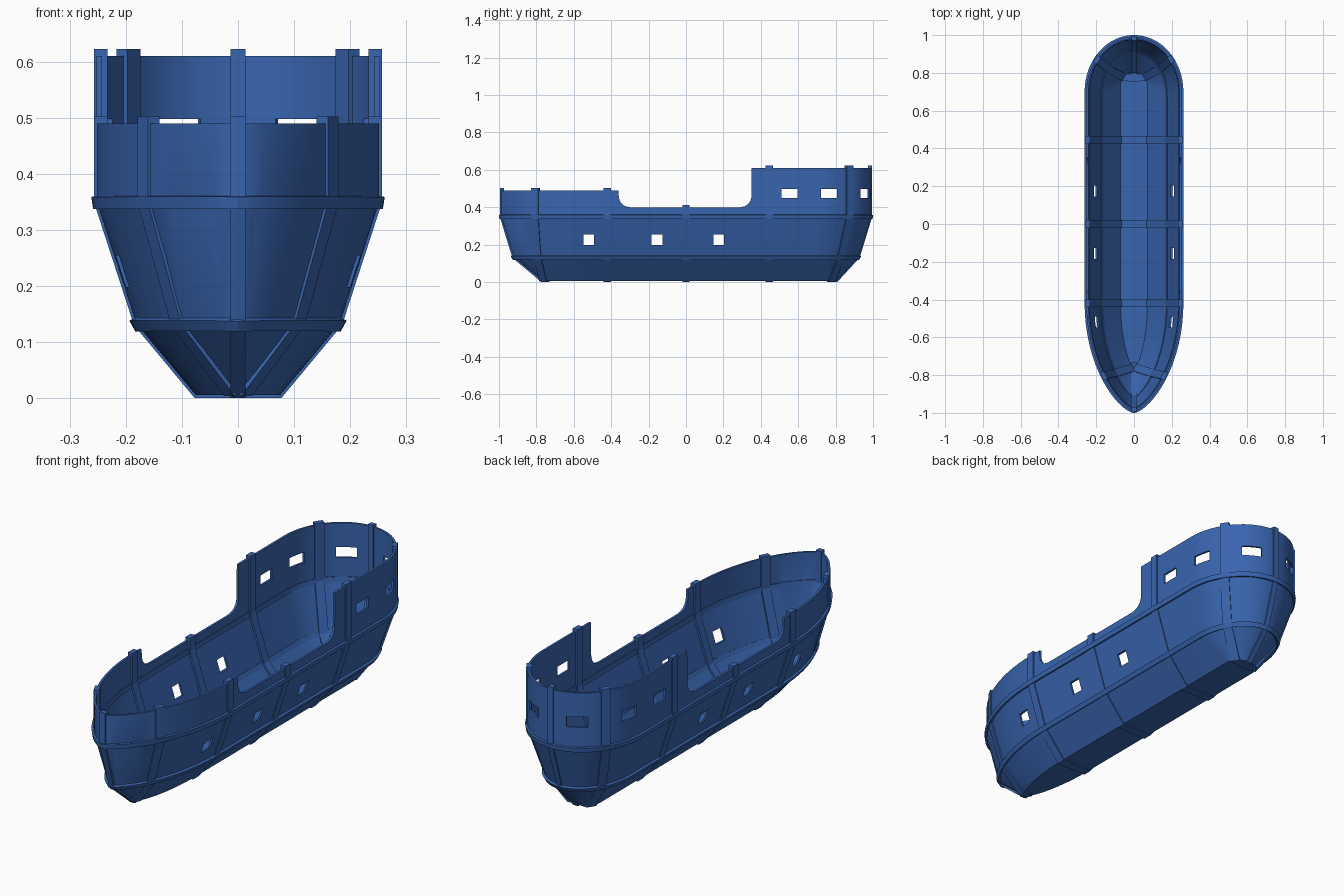
import bpy, bmesh, math
from mathutils import Vector, Matrix

if "Cube" in bpy.data.objects:
    bpy.data.objects.remove(bpy.data.objects["Cube"])

blue = bpy.data.materials.new("hull_blue")
blue.diffuse_color = (0.04, 0.13, 0.43, 1)
blue.use_nodes = True
blue.node_tree.nodes["Principled BSDF"].inputs["Base Color"].default_value = blue.diffuse_color

# Outline levels: z, half width, bow tip, stern curve start, stern tip
LEVELS = [(0.01, 0.073, 0.77, 0.74, 0.805),
          (0.135, 0.177, 0.92, 0.68, 0.92),
          (0.35, 0.247, 0.986, 0.70, 0.986)]
BOW = -0.42
Z = Vector((0, 0, 1))


def outline(k, kind, v):
    """Point on the right half outline: bow angle, mid y, or stern angle."""
    z, w, bow, s0, s1 = LEVELS[k]
    if kind == "mid":
        return Vector((w, v, z))
    s, c = max(0, math.sin(math.radians(v))), math.cos(math.radians(v))
    if kind == "bow":
        return Vector((w * s ** 1.36, BOW - (bow + BOW) * c, z))
    return Vector((w * s, s0 + (s1 - s0) * c, z))


def rim(y):
    """Height of the top edge, with rounded steps to both raised ends."""
    r = 0.06
    if y < -0.36:
        return 0.49
    if y > 0.35:
        return 0.61
    d = max(y - 0.29, -0.30 - y, 0)
    return 0.40 + r - math.sqrt(max(0, r * r - d * d))


def make_object(name, bm):
    bmesh.ops.recalc_face_normals(bm, faces=bm.faces[:])
    me = bpy.data.meshes.new(name)
    bm.to_mesh(me)
    bm.free()
    ob = bpy.data.objects.new(name, me)
    bpy.context.collection.objects.link(ob)
    me.materials.append(blue)
    return ob


def smooth(ob, deg):
    bpy.ops.object.select_all(action="DESELECT")
    ob.select_set(True)
    bpy.context.view_layer.objects.active = ob
    bpy.ops.object.shade_smooth_by_angle(angle=math.radians(deg))


def sweep(bm, pts, tans, width, out, inn, closed=False, mirror=False):
    """Sweep a rectangular bar along points; tans give its width direction."""
    n = len(pts)
    rings = []
    for i, p in enumerate(pts):
        t = tans[i].normalized()
        ns = []
        for a, b in ((i - 1, i), (i, i + 1)):
            if closed or (a >= 0 and b < n):
                ns.append(t.cross(pts[b % n] - pts[a % n]).normalized())
        m = (ns[0] + ns[-1]).normalized()
        m /= max(0.5, m.dot(ns[0]))
        h = t * width / 2
        rings.append([p - h - m * inn, p + h - m * inn, p + h + m * out, p - h + m * out])
    for sx in ((1, -1) if mirror else (1,)):
        vs = [[bm.verts.new((q.x * sx, q.y, q.z)) for q in r] for r in rings]
        for i in range(n if closed else n - 1):
            a, b = vs[i], vs[(i + 1) % n]
            for j in range(4):
                bm.faces.new((a[j], a[(j + 1) % 4], b[(j + 1) % 4], b[j]))
        if not closed:
            bm.faces.new(vs[0])
            bm.faces.new(vs[-1])


# Column stations from bow to stern, shared by hull and stringers
mid = [-0.361, -0.359, -0.352, -0.34, -0.325, -0.30, -0.15, 0, 0.15, 0.29,
       0.315, 0.33, 0.342, 0.349, 0.351, 0.5]
half = [("bow", i * 90 / 18) for i in range(19)]
half += [("mid", y) for y in mid]
half += [("stern", 90 - i * 90 / 16) for i in range(17)]


def ring(k):
    right = [outline(k, *s) for s in half]
    right[0].x = right[-1].x = 0
    return right + [Vector((-p.x, p.y, p.z)) for p in right[-2:0:-1]]


# Hull shell
bm = bmesh.new()
rows = [ring(k) for k in range(3)]
rows.append([Vector((p.x, p.y, rim(p.y))) for p in rows[2]])
grid = [[bm.verts.new(p) for p in r] for r in rows]
count = len(grid[0])
for a, b in zip(grid, grid[1:]):
    for i in range(count):
        j = (i + 1) % count
        bm.faces.new((a[i], a[j], b[j], b[i]))
bm.faces.new(grid[0])
shell = make_object("hull_shell", bm)
sol = shell.modifiers.new("thickness", "SOLIDIFY")
sol.thickness = 0.01
sol.offset = 0

# Window openings, cut through both sides
bm = bmesh.new()


def window(x, y, z, width, height, turn=0):
    for s in (1, -1):
        m = (Matrix.Translation((s * x, y, z)) @ Matrix.Rotation(s * turn, 4, "Z")
             @ Matrix.Diagonal((0.12, width, height, 1)))
        bmesh.ops.create_cube(bm, size=1, matrix=m)


for y in (-0.52, -0.155, 0.175):
    window(0.21, y, 0.226, 0.058, 0.056)
for y in (0.553, 0.765):
    window(0.24, y, 0.474, 0.085, 0.048)
window(0.11, 0.955, 0.474, 0.09, 0.048, math.radians(63))
cutter = make_object("window_cutter", bm)
cutter.hide_render = True
boo = shell.modifiers.new("windows", "BOOLEAN")
boo.object = cutter
boo.operation = "DIFFERENCE"
boo.solver = "EXACT"
bpy.context.view_layer.update()
dg = bpy.context.evaluated_depsgraph_get()
baked = bpy.data.meshes.new_from_object(shell.evaluated_get(dg))
shell.modifiers.clear()
shell.data = baked
bpy.data.objects.remove(cutter)
smooth(shell, 15)

# Stringers running around the hull at both knuckles
for k, name in ((1, "lower_stringer"), (2, "upper_stringer")):
    bm = bmesh.new()
    below, here, above = rows[k - 1], rows[k], rows[k + 1]
    tans = [-((p - b).normalized() + (t - p).normalized())
            for b, p, t in zip(below, here, above)]
    sweep(bm, here, tans, 0.022, 0.013, 0.011, closed=True)
    smooth(make_object(name, bm), 25)


# Ribs following the hull section from the bottom to above the rim
def rib(name, stations, tangent, start, width, mirror=True):
    pts = [outline(k, *s) for k, s in enumerate(stations)]
    top = pts[2].copy()
    top.z = rim(top.y) + 0.012
    pts.append(top)
    tans = [tangent] * 4
    if start is not None:
        pts.insert(0, Vector((0, start, LEVELS[0][0])))
        tans.insert(0, Vector((0, 1, 0)) if mirror else tangent)
    bm = bmesh.new()
    sweep(bm, pts, tans, width, 0.0095, 0.014, mirror=mirror)
    make_object(name, bm)


Y = Vector((0, 1, 0))
for name, y in (("fore_rib", -0.42), ("middle_rib", 0), ("aft_rib", 0.445)):
    rib(name, [("mid", y)] * 3, Y, y, 0.04)
bow_t = outline(2, "bow", 50) - outline(2, "bow", 44)
rib("bow_quarter_rib", [("bow", 12), ("bow", 42), ("bow", 47)], bow_t, None, 0.042)
stern_t = outline(2, "stern", 56) - outline(2, "stern", 50)
rib("stern_quarter_rib", [("stern", 53)] * 3, -stern_t if stern_t.y < 0 and stern_t.x < 0
    else Vector((-abs(stern_t.x), abs(stern_t.y), 0)), 0.775, 0.042)
rib("bow_stem", [("bow", 0)] * 3, Vector((1, 0, 0)), -0.73, 0.026, False)
rib("stern_post", [("stern", 0)] * 3, Vector((-1, 0, 0)), 0.76, 0.026, False)
